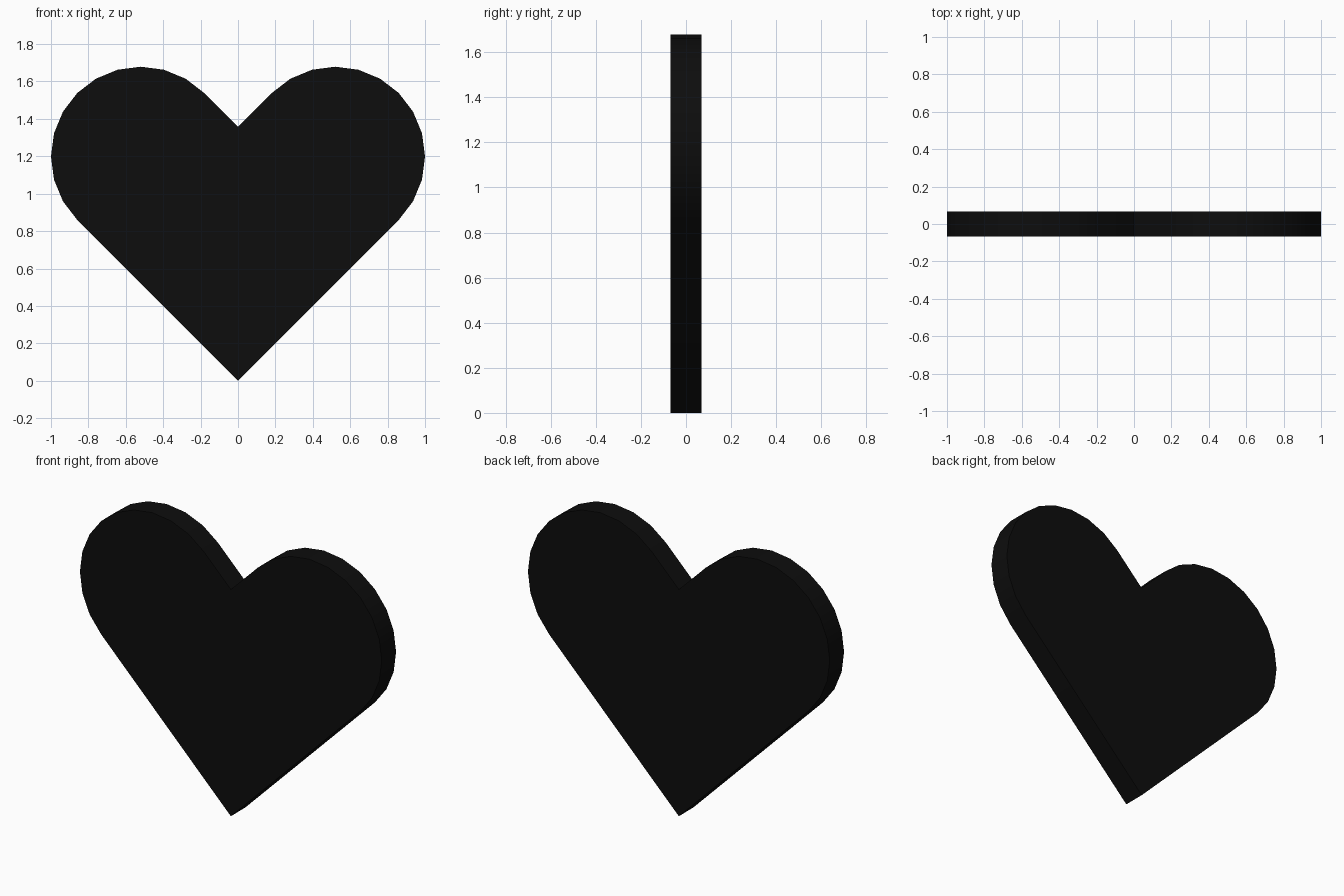
import bpy, bmesh
from math import sin, cos, radians

if "Cube" in bpy.data.objects:
    bpy.data.objects.remove(bpy.data.objects["Cube"])

RADIUS, LOBE_X, LOBE_Z = 0.48, 0.52, 1.199
NOTCH_Z, HALF_DEPTH, STEPS = 1.358, 0.068, 12

# Heart outline: bottom tip, right lobe, notch, mirrored left lobe
right = []
for i in range(STEPS + 1):
    a = radians(-45 + 180 * i / STEPS)
    right.append((LOBE_X + RADIUS * cos(a), LOBE_Z + RADIUS * sin(a)))
left = [(-x, z) for x, z in reversed(right)]
outline = [(0, 0)] + right + [(0, NOTCH_Z)] + left

# Extrude the outline into a solid plate
bm = bmesh.new()
face = bm.faces.new([bm.verts.new((x, -HALF_DEPTH, z)) for x, z in outline])
res = bmesh.ops.extrude_face_region(bm, geom=[face], use_keep_orig=True)
verts = [g for g in res["geom"] if isinstance(g, bmesh.types.BMVert)]
bmesh.ops.translate(bm, verts=verts, vec=(0, 2 * HALF_DEPTH, 0))
bmesh.ops.recalc_face_normals(bm, faces=bm.faces)
mesh = bpy.data.meshes.new("heart")
bm.to_mesh(mesh)
bm.free()

heart = bpy.data.objects.new("heart", mesh)
bpy.context.collection.objects.link(heart)

# Black finish
black = bpy.data.materials.new("black")
black.diffuse_color = (0.004, 0.004, 0.004, 1)
black.use_nodes = True
black.node_tree.nodes["Principled BSDF"].inputs["Base Color"].default_value = black.diffuse_color
mesh.materials.append(black)

# Smooth rim, sharp edges
bpy.context.view_layer.objects.active = heart
heart.select_set(True)
bpy.ops.object.shade_smooth_by_angle(angle=radians(30))
